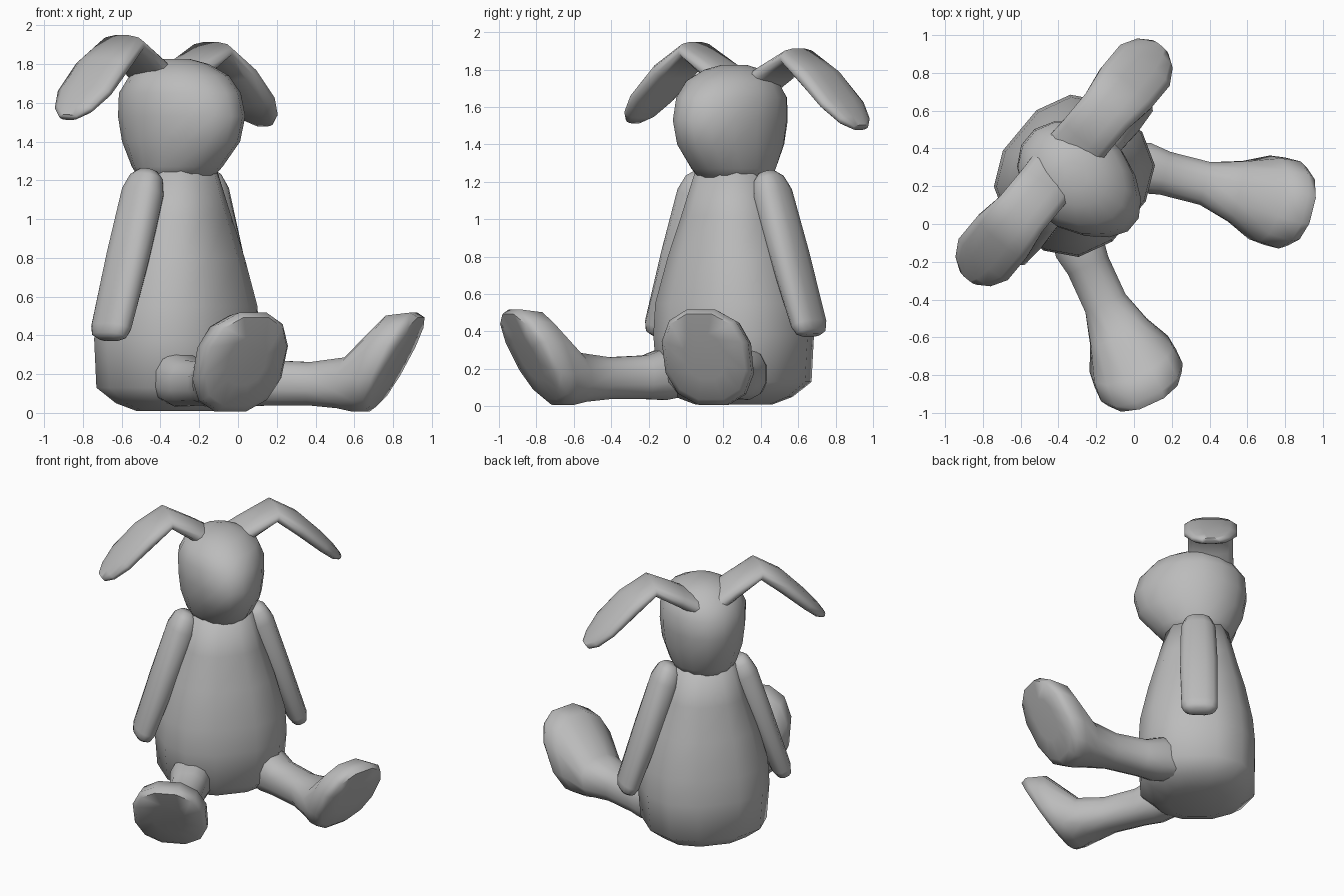
import bpy, bmesh, math
from mathutils import Vector, Matrix

cube = bpy.data.objects.get("Cube")
if cube:
    bpy.data.objects.remove(cube, do_unlink=True)

grey = bpy.data.materials.new("plain grey")
grey.use_nodes = True
COLOR = (0.5, 0.5, 0.5, 1)
grey.diffuse_color = COLOR
grey.node_tree.nodes["Principled BSDF"].inputs["Base Color"].default_value = COLOR

# The toy sits turned to one side: local -y is its facing direction
PLACE = Matrix.Translation((-0.31, 0.25, 0)) @ Matrix.Rotation(math.radians(50.2), 4, 'Z')


def loft(name, rings, sides=12, power=1.0, mirror=False):
    """Skin elliptical rings given as (centre, half axis a, half axis b)."""
    bm = bmesh.new()
    loops = []
    for c, a, b in rings:
        loop = []
        for i in range(sides):
            t = math.tau * (i + 0.5) / sides
            ca, sa = math.cos(t), math.sin(t)
            u = math.copysign(abs(ca) ** power, ca)
            v = math.copysign(abs(sa) ** power, sa)
            loop.append(bm.verts.new(Vector(c) + Vector(a) * u + Vector(b) * v))
        loops.append(loop)
    for low, high in zip(loops, loops[1:]):
        for i in range(sides):
            j = (i + 1) % sides
            bm.faces.new((low[i], low[j], high[j], high[i]))
    bm.faces.new(loops[0][::-1])
    bm.faces.new(loops[-1])
    if mirror:
        bmesh.ops.scale(bm, vec=(-1, 1, 1), verts=bm.verts)
    bmesh.ops.transform(bm, matrix=PLACE, verts=bm.verts)
    bmesh.ops.recalc_face_normals(bm, faces=bm.faces)
    mesh = bpy.data.meshes.new(name)
    bm.to_mesh(mesh)
    bm.free()
    mesh.materials.append(grey)
    obj = bpy.data.objects.new(name, mesh)
    bpy.context.collection.objects.link(obj)
    bpy.ops.object.select_all(action='DESELECT')
    obj.select_set(True)
    bpy.context.view_layer.objects.active = obj
    bpy.ops.object.shade_smooth_by_angle(angle=math.radians(75))
    return obj


def upright(z, width, front, back):
    """Horizontal ring with its own reach to the front and back."""
    return ((0, (back - front) / 2, z), (width, 0, 0), (0, (front + back) / 2, 0))


# Pear-shaped body with softly squared sections
loft("body", [upright(*r) for r in (
    (0.01, 0.20, 0.18, 0.20), (0.05, 0.30, 0.28, 0.30), (0.13, 0.40, 0.365, 0.39),
    (0.38, 0.42, 0.38, 0.395), (0.55, 0.41, 0.37, 0.38), (0.80, 0.34, 0.315, 0.33),
    (1.02, 0.265, 0.255, 0.27), (1.26, 0.19, 0.19, 0.21))], power=0.82)

# Head with a blunt snout: front vertices are pinched sideways
head = loft("head", [upright(*r) for r in (
    (1.20, 0.18, 0.17, 0.20), (1.27, 0.22, 0.25, 0.25), (1.40, 0.265, 0.37, 0.31),
    (1.53, 0.28, 0.405, 0.335), (1.65, 0.28, 0.37, 0.325), (1.74, 0.24, 0.29, 0.26),
    (1.80, 0.15, 0.17, 0.17), (1.825, 0.06, 0.07, 0.09))], sides=16)
back_to_local = PLACE.inverted()
for v in head.data.vertices:
    p = back_to_local @ v.co
    if p.y < 0:
        p.x *= 1 + 0.45 * p.y
    v.co = PLACE @ p


def leg_ring(low_s, low_z, top_s, top_z, half_width):
    """Leg section between a low and a top point along the leg direction."""
    ang = math.radians(25.5)
    along = Vector((math.sin(ang), -math.cos(ang), 0))
    side = Vector((math.cos(ang), math.sin(ang), 0))
    hip = Vector((0.305, -0.325, 0))
    low = hip + along * low_s + Vector((0, 0, low_z))
    top = hip + along * top_s + Vector((0, 0, top_z))
    return ((low + top) / 2, side * half_width, (top - low) / 2)


# The left ear droops slightly more, the right one sits closer in
for side, flip, droop, inset in (("left", False, 0.035, 0.0), ("right", True, 0.0, 0.04)):
    # Arm: flattened sausage hanging away from the body
    arm = []
    for t, wide, thick in ((-0.01, 0.05, 0.04), (0.03, 0.09, 0.07), (0.12, 0.115, 0.09),
                           (0.5, 0.125, 0.08), (0.93, 0.12, 0.065), (0.98, 0.105, 0.05),
                           (1.0, 0.065, 0.03)):
        centre = Vector((0.225, 0.015, 1.24)).lerp(Vector((0.53, 0.025, 0.38)), t)
        arm.append((centre, (thick * 0.94, 0, thick * 0.35), (0, wide, 0)))
    loft(side + "_arm", arm, power=0.8, mirror=flip)

    # Ear: short rising stem, bend, then a drooping rounded blade
    ear = []
    for x, z, wide, thick, lean in ((0.08, 1.71, 0.155, 0.06, -35), (0.20, 1.79, 0.15, 0.055, -33),
                                    (0.375, 1.90, 0.15, 0.05, 5), (0.53, 1.79, 0.175, 0.055, 38),
                                    (0.68, 1.65, 0.175, 0.045, 42), (0.765, 1.565, 0.125, 0.035, 45),
                                    (0.81, 1.525, 0.06, 0.02, 45)):
        a = math.radians(lean)
        normal = Vector((math.sin(a), 0, math.cos(a)))
        drop = droop * min(1, x / 0.375)
        ear.append(((x - inset, 0.095, z - drop), (0, wide, 0), normal * thick))
    loft(side + "_ear", ear, power=0.85, mirror=flip)

    # Leg flaring into a big upturned foot with a domed sole
    loft(side + "_leg", [leg_ring(*r) for r in (
        (-0.25, 0.06, -0.25, 0.29, 0.11), (-0.08, 0.03, -0.08, 0.315, 0.14),
        (0.03, 0.035, 0.03, 0.275, 0.12), (0.25, 0.035, 0.25, 0.265, 0.12),
        (0.40, 0.02, 0.44, 0.29, 0.17), (0.48, 0.0, 0.67, 0.51, 0.235),
        (0.54, 0.0, 0.80, 0.525, 0.245), (0.58, 0.03, 0.84, 0.50, 0.22),
        (0.65, 0.14, 0.79, 0.39, 0.11))],
        power=0.85, mirror=flip)
